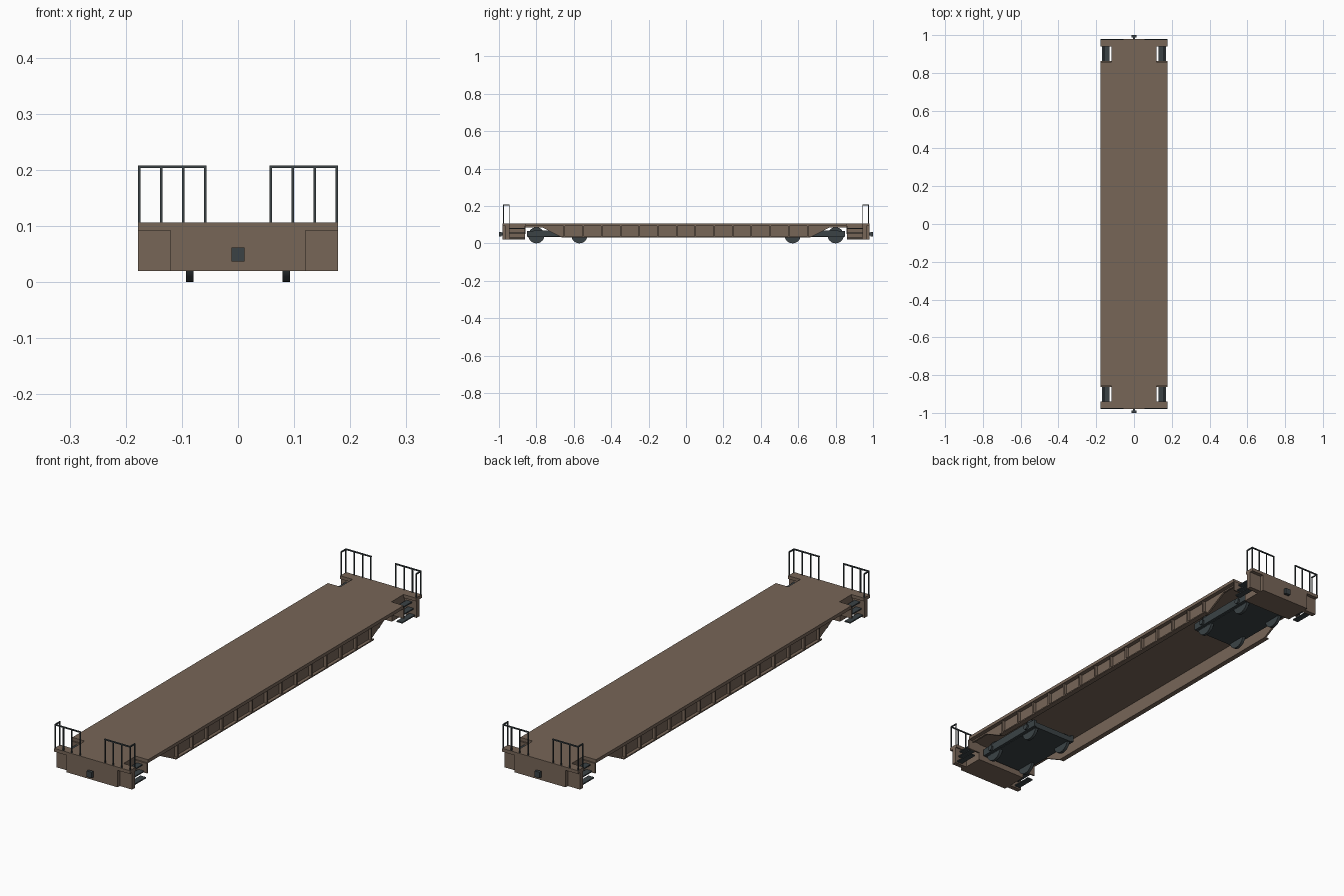
import bpy, math

old = bpy.data.objects.get("Cube")
if old:
    bpy.data.objects.remove(old, do_unlink=True)


def material(name, rgb):
    m = bpy.data.materials.new(name)
    m.use_nodes = True
    m.diffuse_color = (*rgb, 1)
    m.node_tree.nodes["Principled BSDF"].inputs["Base Color"].default_value = (*rgb, 1)
    return m


BROWN = material("brown_paint", (0.185, 0.132, 0.097))
SLATE = material("dark_slate", (0.043, 0.055, 0.06))


def mesh_object(name, verts, faces, mat):
    me = bpy.data.meshes.new(name)
    me.from_pydata(verts, [], faces)
    me.materials.append(mat)
    ob = bpy.data.objects.new(name, me)
    bpy.context.collection.objects.link(ob)
    return ob


def extrude_profile(name, pts, lo, hi, mat, axis):
    """Prism of a 2D outline: axis 'x' takes (y, z) points, axis 'z' takes (x, y)."""
    n = len(pts)
    place = (lambda p, d: (d, *p)) if axis == "x" else (lambda p, d: (*p, d))
    verts = [place(p, d) for d in (lo, hi) for p in pts]
    faces = [tuple(reversed(range(n))), tuple(range(n, 2 * n))]
    faces += [(i, (i + 1) % n, n + (i + 1) % n, n + i) for i in range(n)]
    return mesh_object(name, verts, faces, mat)


def box(name, x, y, z, mat):
    """Box from (min, max) pairs; the pairs may come in any order."""
    (x0, x1), (y0, y1) = sorted(x), sorted(y)
    outline = [(x0, y0), (x1, y0), (x1, y1), (x0, y1)]
    return extrude_profile(name, outline, z[0], z[1], mat, "z")


def disc(name, x, y, z, radius, width, mat, sides=24):
    bpy.ops.mesh.primitive_cylinder_add(vertices=sides, radius=radius, depth=width,
                                        location=(x, y, z), rotation=(0, math.pi / 2, 0))
    ob = bpy.context.object
    ob.name = name
    ob.data.materials.append(mat)
    bpy.ops.object.shade_smooth_by_angle()
    return ob


W, NECK = 0.178, 0.12            # half widths of the deck and of its necks
END, LIP, NOTCH = 0.98, 0.94, 0.858
TOP, UNDER, SILL = 0.106, 0.092, 0.032

# deck with a step notch in each corner
quarter = [(W, NOTCH), (NECK, NOTCH), (NECK, LIP), (W, LIP), (W, END)]
outline = quarter + [(-x, y) for x, y in reversed(quarter)]
outline += [(-x, -y) for x, y in quarter] + [(x, -y) for x, y in reversed(quarter)]
extrude_profile("deck", outline, UNDER, TOP, BROWN, "z")

# side sills, deeper between the trucks, with outer ribs
belly = [(-NOTCH, UNDER), (-NOTCH, 0.086), (-0.77, 0.086), (-0.665, SILL),
         (0.665, SILL), (0.77, 0.086), (NOTCH, 0.086), (NOTCH, UNDER)]
for s, side in ((1, "left"), (-1, "right")):
    extrude_profile(f"{side}_sill", belly, s * 0.152, s * 0.16, BROWN, "x")
    box(f"{side}_sill_flange", (s * 0.152, s * 0.174), (-0.665, 0.665),
        (SILL, SILL + 0.005), BROWN)
    for i in range(14):
        y = (i - 6.5) * 0.1
        box(f"{side}_rib_{i + 1}", (s * 0.16, s * 0.173), (y - 0.004, y + 0.004),
            (SILL, UNDER), BROWN)

for e, end in ((-1, "front"), (1, "back")):
    # end block and coupler
    box(f"{end}_end_block", (-NECK, NECK), (e * 0.862, e * END), (0.02, UNDER), BROWN)
    box(f"{end}_coupler_shank", (-0.006, 0.006), (e * 0.97, e * 0.99), (0.042, 0.057), SLATE)
    box(f"{end}_coupler_head", (-0.012, 0.012), (e * 0.987, e), (0.037, 0.062), SLATE)

    for s, side in ((1, "left"), (-1, "right")):
        tag = f"{end}_{side}"
        # corner steps between two hangers
        box(f"{tag}_end_plate", (s * NECK, s * W), (e * 0.945, e * 0.965), (0.02, UNDER), BROWN)
        box(f"{tag}_inner_hanger", (s * NECK, s * W), (e * 0.858, e * 0.864), (0.05, UNDER), BROWN)
        for i, z in enumerate((0.026, 0.052, 0.078)):
            inner = 0.144 - i * 0.007
            box(f"{tag}_step_{i + 1}", (s * inner, s * (inner + 0.026)),
                (e * 0.86, e * 0.95), (z, z + 0.005), SLATE)

        # handrail with a short return along the side
        yr = e * 0.976
        for i in range(4):
            x = s * (0.0585 + i * 0.0392)
            box(f"{tag}_rail_post_{i + 1}", (x - 0.0022, x + 0.0022),
                (yr - 0.0022, yr + 0.0022), (TOP, 0.205), SLATE)
        box(f"{tag}_rail_top", (s * 0.056, s * W), (yr - 0.0025, yr + 0.0025),
            (0.203, 0.208), SLATE)
        box(f"{tag}_rail_return", (s * 0.1735, s * W), (e * 0.943, yr), (0.203, 0.208), SLATE)
        box(f"{tag}_return_post", (s * 0.174, s * W), (e * 0.943, e * 0.947),
            (TOP, 0.205), SLATE)

    # truck: floor, bolster, side frames, axles and wheels
    mid = e * 0.685
    box(f"{end}_truck_floor", (-0.094, 0.094), (mid - 0.163, mid + 0.163), (0.034, 0.058), SLATE)
    box(f"{end}_truck_bolster", (-0.094, 0.094), (mid - 0.04, mid + 0.04), (0.058, 0.078), SLATE)
    box(f"{end}_truck_pivot", (-0.035, 0.035), (mid - 0.03, mid + 0.03), (0.078, UNDER), SLATE)
    half = [(0.165, 0.036), (0.165, 0.066), (0.07, 0.07)]
    frame = [(mid + y, z) for y, z in half] + [(mid - y, z) for y, z in reversed(half)]
    for s, side in ((1, "left"), (-1, "right")):
        tag = f"{end}_{side}"
        extrude_profile(f"{tag}_truck_frame", frame, s * 0.094, s * 0.106, SLATE, "x")
        for k, place in ((-1, "first"), (1, "second")):
            y = mid + k * 0.115
            disc(f"{tag}_{place}_wheel", s * 0.086, y, 0.043, 0.043, 0.013, SLATE)
            disc(f"{tag}_{place}_axle_cap", s * 0.108, y, 0.05, 0.012, 0.012, SLATE, 12)
    for k, place in ((-1, "first"), (1, "second")):
        disc(f"{end}_{place}_axle", 0, mid + k * 0.115, 0.043, 0.007, 0.19, SLATE, 12)

# make every prism face outward
import bmesh
for ob in bpy.context.scene.objects:
    if ob.type == "MESH":
        bm = bmesh.new()
        bm.from_mesh(ob.data)
        bmesh.ops.recalc_face_normals(bm, faces=bm.faces)
        bm.to_mesh(ob.data)
        bm.free()
